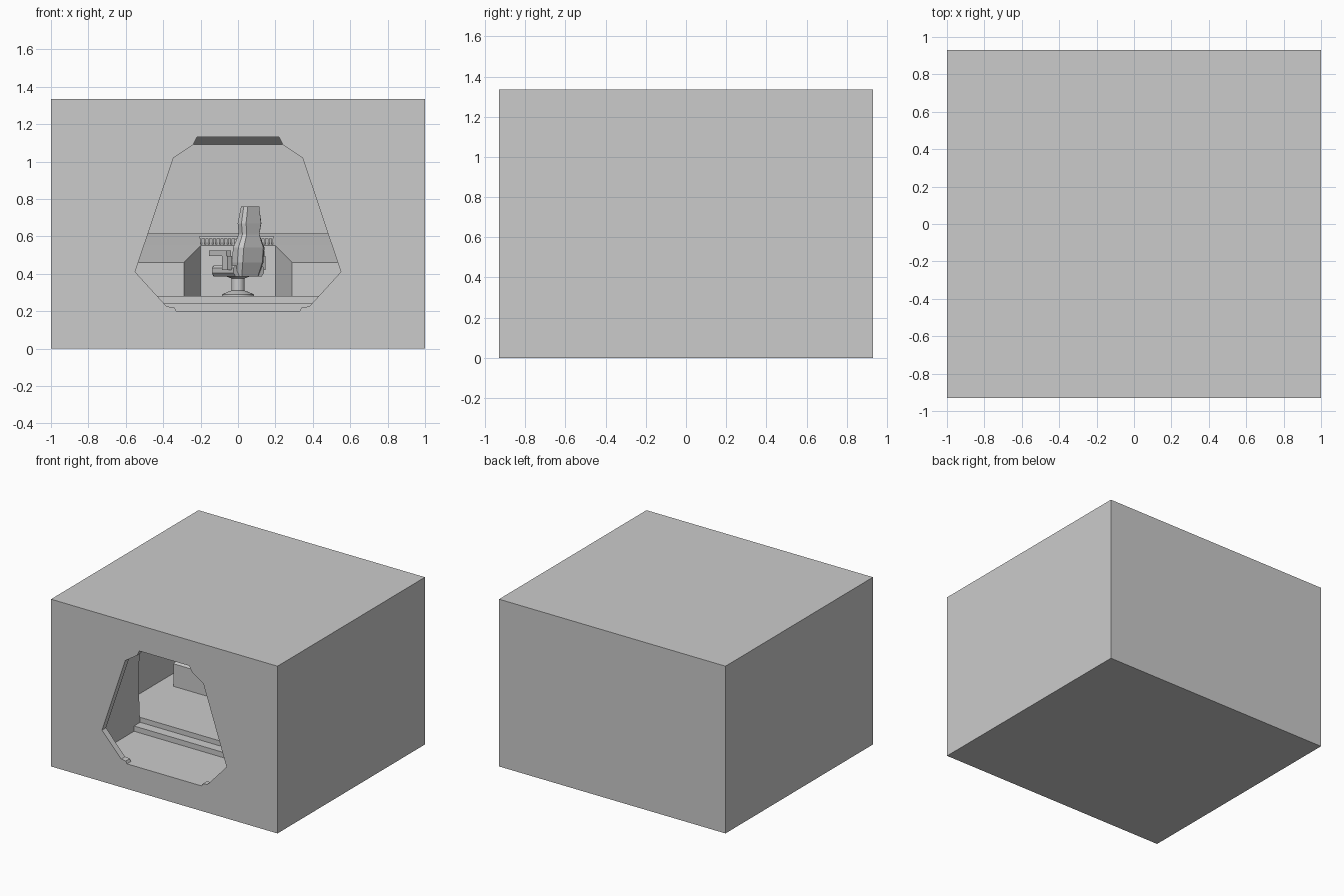
import bpy, bmesh, math
from mathutils import Matrix, Vector

if "Cube" in bpy.data.objects:
    bpy.data.objects.remove(bpy.data.objects["Cube"])


def finish(bm, name):
    bmesh.ops.recalc_face_normals(bm, faces=bm.faces)
    me = bpy.data.meshes.new(name)
    bm.to_mesh(me)
    bm.free()
    ob = bpy.data.objects.new(name, me)
    bpy.context.collection.objects.link(ob)
    return ob


def loft(name, rings):
    """Closed solid through rings of equal point count."""
    bm = bmesh.new()
    rows = [[bm.verts.new(p) for p in r] for r in rings]
    n = len(rows[0])
    for a, b in zip(rows, rows[1:]):
        for i in range(n):
            j = (i + 1) % n
            bm.faces.new((a[i], a[j], b[j], b[i]))
    bm.faces.new(rows[0])
    bm.faces.new(rows[-1])
    return finish(bm, name)


def box(name, x0, x1, y0, y1, z0, z1):
    plan = [(x0, y0), (x1, y0), (x1, y1), (x0, y1)]
    return loft(name, [[(x, y, z) for x, y in plan] for z in (z0, z1)])


def wedge(name, plan, z0, tops):
    return loft(name, [[(x, y, z0) for x, y in plan],
                       [(x, y, t) for (x, y), t in zip(plan, tops)]])


def lathe(name, profile, n=20):
    ob = loft(name, [[(r * math.cos(2 * math.pi * i / n), r * math.sin(2 * math.pi * i / n), z)
                      for i in range(n)] for r, z in profile])
    bpy.context.view_layer.objects.active = ob
    ob.select_set(True)
    bpy.ops.object.shade_smooth_by_angle(angle=math.radians(35))
    ob.select_set(False)
    return ob


# Outer hull block
hull = box("outer_hull", -1, 1, -0.93, 0.93, 0, 1.335)

# Octagonal control room, narrowing into the ceiling
half = [(0.612, -0.37), (0.844, -0.098), (0.844, 0.52), (0.612, 0.78)]
octagon = half + [(-x, y) for x, y in reversed(half)]
cy = 0.2
room = loft("room_cutter", [[(x * s, cy + (y - cy) * s, z) for x, y in octagon]
                            for z, s in ((0.28, 1), (0.615, 1.02), (1.09, 0.97), (1.2, 0.7))])

# Entry lobby with two steps up to the room
steps = [(-0.88, 0.198), (-0.44, 0.198), (-0.44, 0.24), (-0.363, 0.24),
         (-0.363, 0.3), (-0.2, 0.3), (-0.2, 1.16), (-0.88, 1.16)]
lobby = loft("lobby_cutter", [[(x, y, z) for y, z in steps] for x in (-0.61, 0.61)])

# Doorway through the front wall
side = [(0.33, 0.2), (0.34, 0.22), (0.38, 0.225), (0.395, 0.24),
        (0.55, 0.41), (0.345, 1.02), (0.24, 1.09), (0.22, 1.13)]
outline = side + [(-x, z) for x, z in reversed(side)]
door = loft("door_cutter", [[(x, y, z) for x, z in outline] for y in (-1, -0.8)])

for c in (room, lobby, door):
    c.hide_render = True
    m = hull.modifiers.new(c.name, 'BOOLEAN')
    m.operation, m.solver, m.object = 'DIFFERENCE', 'EXACT', c
bpy.context.view_layer.update()
cut = bpy.data.meshes.new_from_object(hull.evaluated_get(bpy.context.evaluated_depsgraph_get()))
hull.modifiers.clear()
hull.data = cut
for c in (room, lobby, door):
    bpy.data.objects.remove(c)

# Wrap-around console: two wings, sloped rear deck and shelf
for s, tag in ((-1, "left"), (1, "right")):
    wedge("console_wing_" + tag,
          [(s * 0.29, 0.21), (s * 0.716, 0.21), (s * 0.716, 0.45), (s * 0.2, 0.45)],
          0.28, [0.46, 0.46, 0.55, 0.55])
wedge("console_deck", [(-0.716, 0.45), (0.716, 0.45), (0.716, 0.63), (-0.716, 0.63)],
      0.28, [0.55, 0.55, 0.615, 0.615])
box("console_shelf", -0.61, 0.61, 0.63, 0.79, 0.28, 0.615)

# Row of control keys
box("key_rail", -0.205, 0.19, 0.47, 0.50, 0.588, 0.602)
for i in range(20):
    x = -0.2 + i * 0.02
    box("control_key", x, x + 0.008, 0.465, 0.5, 0.555, 0.59)

# Swivel chair
chair = [
    lathe("chair_pedestal", [(0.085, 0.28), (0.085, 0.29), (0.05, 0.305), (0.036, 0.31),
                             (0.036, 0.375), (0.06, 0.385), (0.06, 0.395)]),
    loft("chair_seat", [[(x * w, y, z) for x, y in ((-1, -0.1), (1, -0.1), (1, 0.1), (0.8, 0.13),
                                                     (-0.8, 0.13), (-1, 0.1))]
                        for w, z in ((0.085, 0.385), (0.1, 0.405), (0.1, 0.43), (0.085, 0.445))]),
    loft("chair_backrest", [[(-w, y - t, z), (-w * 0.75, y - t - 0.02, z),
                             (w * 0.75, y - t - 0.02, z), (w, y - t, z), (w, y, z), (-w, y, z)]
                            for w, y, t, z in ((0.07, -0.05, 0.04, 0.385), (0.085, -0.065, 0.05, 0.46),
                                               (0.085, -0.075, 0.05, 0.54), (0.055, -0.085, 0.035, 0.61),
                                               (0.065, -0.09, 0.035, 0.67), (0.05, -0.1, 0.025, 0.76))]),
]
for s in (-1, 1):
    x = sorted((s * 0.095, s * 0.125))
    chair.append(box("chair_armrest", *x, -0.07, 0.09, 0.495, 0.525))
    chair.append(box("chair_arm_support", *x, -0.08, -0.03, 0.42, 0.495))
turn = Matrix.Translation(Vector((0, 0.13, 0))) @ Matrix.Rotation(math.radians(35), 4, 'Z')
for ob in chair:
    ob.matrix_world = turn
